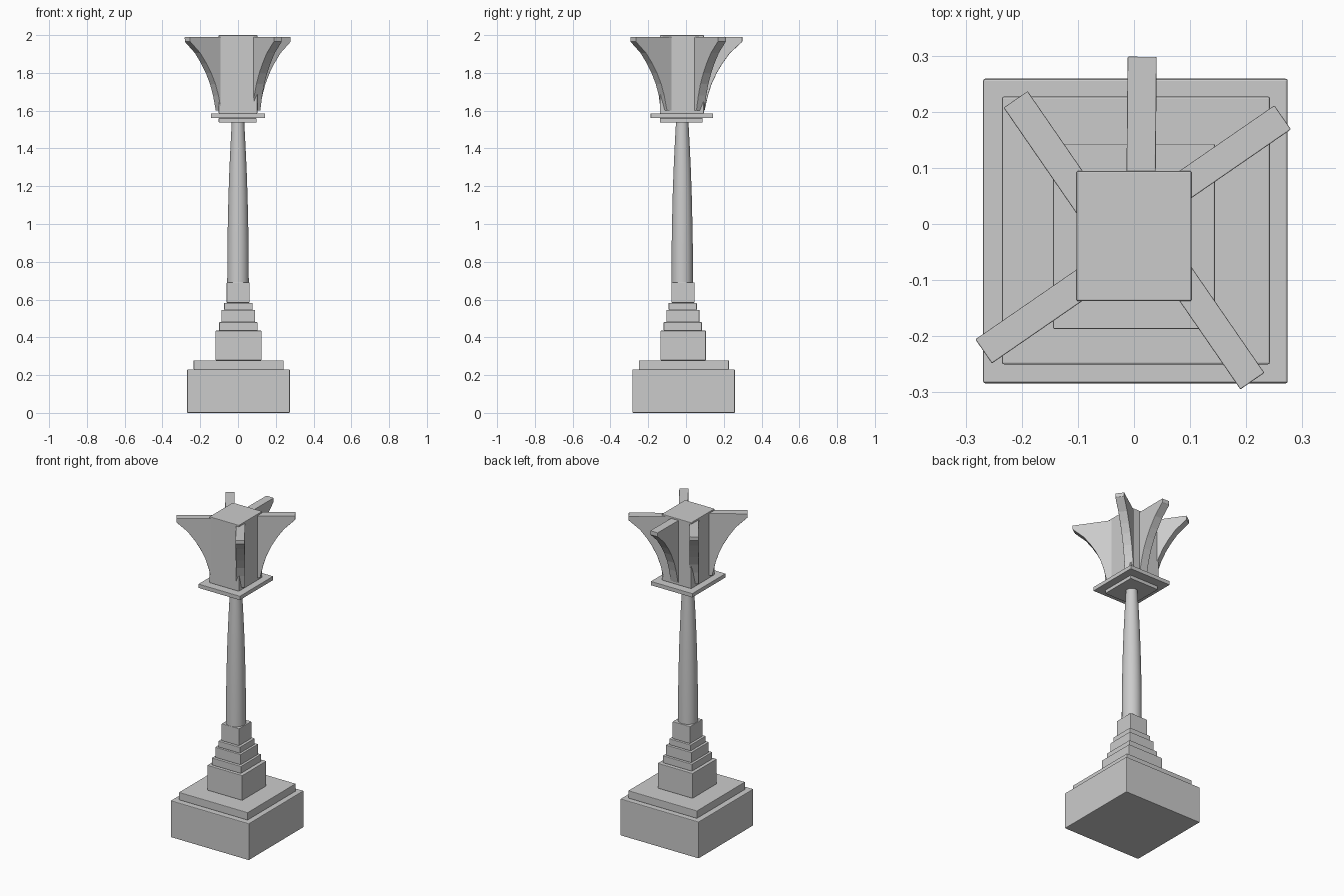
import bpy, bmesh, math
from mathutils import Vector

if "Cube" in bpy.data.objects:
    bpy.data.objects.remove(bpy.data.objects["Cube"])


def finish(name, bm, bevel=0.0):
    bmesh.ops.recalc_face_normals(bm, faces=bm.faces)
    me = bpy.data.meshes.new(name)
    bm.to_mesh(me)
    bm.free()
    ob = bpy.data.objects.new(name, me)
    bpy.context.collection.objects.link(ob)
    if bevel:
        mod = ob.modifiers.new("soft_edges", "BEVEL")
        mod.width = bevel
        mod.segments = 2
        mod.limit_method = "ANGLE"
        mod.angle_limit = math.radians(40)
    return ob


def block(name, x0, x1, y0, y1, z0, z1, bevel=0.003):
    bm = bmesh.new()
    bmesh.ops.create_cube(bm, size=1)
    for v in bm.verts:
        v.co = ((x0 + x1) / 2 + v.co.x * (x1 - x0),
                (y0 + y1) / 2 + v.co.y * (y1 - y0),
                (z0 + z1) / 2 + v.co.z * (z1 - z0))
    return finish(name, bm, bevel)


# Stepped pedestal
block("base_block", -0.269, 0.274, -0.284, 0.259, 0.0, 0.23, 0.004)
block("base_step", -0.235, 0.242, -0.25, 0.227, 0.23, 0.278)
block("pedestal_block", -0.119, 0.124, -0.135, 0.105, 0.278, 0.435)
block("pedestal_step_low", -0.10, 0.103, -0.118, 0.084, 0.435, 0.48)
block("pedestal_step_mid", -0.087, 0.09, -0.103, 0.071, 0.48, 0.545)
block("pedestal_step_high", -0.073, 0.077, -0.092, 0.057, 0.545, 0.583)
block("shaft_plinth", -0.06, 0.062, -0.078, 0.045, 0.583, 0.69)

# Round shaft with a gentle swelling taper
CX, CY, SIDES = 0.0, -0.02, 32
rings = []
bm = bmesh.new()
for r, z in [(0.057, 0.685), (0.0565, 0.85), (0.054, 1.0), (0.0505, 1.15),
             (0.046, 1.28), (0.040, 1.41), (0.033, 1.54)]:
    rings.append([bm.verts.new((CX + r * math.cos(2 * math.pi * i / SIDES),
                                CY + r * math.sin(2 * math.pi * i / SIDES), z))
                  for i in range(SIDES)])
for a, b in zip(rings, rings[1:]):
    for i in range(SIDES):
        j = (i + 1) % SIDES
        bm.faces.new((a[i], a[j], b[j], b[i]))
bm.faces.new(rings[0])
bm.faces.new(rings[-1])
shaft = finish("shaft", bm)
bpy.context.view_layer.objects.active = shaft
shaft.select_set(True)
bpy.ops.object.shade_smooth_by_angle(angle=math.radians(40))

# Capital plates and central box
block("capital_plate_lower", -0.102, 0.098, -0.138, 0.088, 1.538, 1.56, 0.002)
block("capital_plate_upper", -0.144, 0.144, -0.187, 0.143, 1.56, 1.585, 0.002)
block("capital_box", -0.1025, 0.1025, -0.1375, 0.0945, 1.585, 2.0)

# Curved brackets: (distance inward from the tip, height) along the underside
CURVE = [(0.2, 1.60), (0.182, 1.68), (0.163, 1.74), (0.135, 1.80),
         (0.105, 1.85), (0.065, 1.905), (0.0, 1.965)]


def bracket(name, tip, angle, inner, width=0.052):
    d = Vector((math.cos(angle), math.sin(angle), 0))
    side = Vector((-d.y, d.x, 0)) * width / 2
    profile = [(inner, 1.60)] + CURVE + [(0.0, 1.99), (inner, 1.99)]
    bm = bmesh.new()
    loops = []
    for s in (-1, 1):
        loops.append([bm.verts.new(Vector((tip[0], tip[1], z)) - d * r + side * s)
                      for r, z in profile])
    n = len(profile)
    for loop in loops:
        bm.faces.new(loop)
    for i in range(n):
        j = (i + 1) % n
        bm.faces.new((loops[0][i], loops[0][j], loops[1][j], loops[1][i]))
    return finish(name, bm, 0.002)


for name, tip, deg in [("bracket_back", (0.0145, 0.298), 89.5),
                       ("bracket_back_right", (0.265, 0.190), 34.6),
                       ("bracket_back_left", (-0.211, 0.222), 124.6),
                       ("bracket_front_left", (-0.268, -0.227), 214.6),
                       ("bracket_front_right", (0.211, -0.280), 304.6)]:
    bracket(name, tip, math.radians(deg), 0.27)
